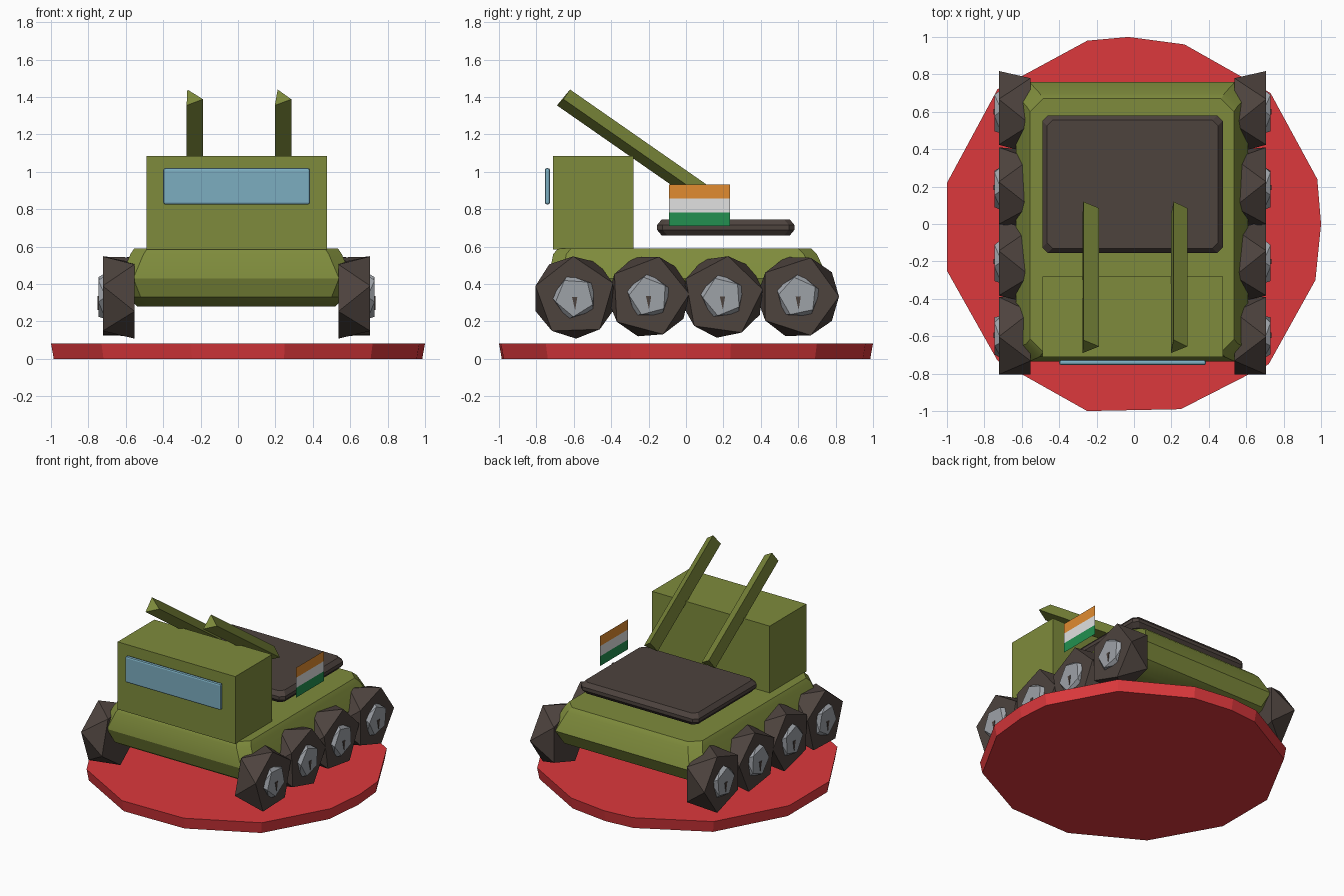
import bpy, bmesh
from math import sin, cos, pi, radians
from mathutils import Vector

if "Cube" in bpy.data.objects:
    bpy.data.objects.remove(bpy.data.objects["Cube"])


def material(name, r, g, b):
    m = bpy.data.materials.new(name)
    m.use_nodes = True
    m.diffuse_color = (r, g, b, 1)
    m.node_tree.nodes["Principled BSDF"].inputs["Base Color"].default_value = (r, g, b, 1)
    return m


olive = material("olive", .21, .26, .045)
red = material("red", .72, .04, .046)
dark = material("dark brown", .075, .056, .048)
glass = material("pale blue", .2, .42, .53)
grey = material("steel grey", .34, .36, .39)
orange = material("orange", .75, .26, .03)
white = material("white", .75, .75, .75)
green = material("green", .016, .28, .08)


def make(name, bm, *mats):
    bmesh.ops.recalc_face_normals(bm, faces=bm.faces)
    mesh = bpy.data.meshes.new(name)
    bm.to_mesh(mesh)
    bm.free()
    for m in mats:
        mesh.materials.append(m)
    ob = bpy.data.objects.new(name, mesh)
    bpy.context.collection.objects.link(ob)
    return ob


def loft(name, rings, mat):
    """Skin equal-length rings of points and cap both ends."""
    bm = bmesh.new()
    rows = [[bm.verts.new(p) for p in ring] for ring in rings]
    n = len(rows[0])
    for a, b in zip(rows, rows[1:]):
        for i in range(n):
            j = (i + 1) % n
            bm.faces.new((a[i], a[j], b[j], b[i]))
    bm.faces.new(rows[0])
    bm.faces.new(rows[-1])
    return make(name, bm, mat)


def hull(name, points, mat):
    bm = bmesh.new()
    for p in points:
        bm.verts.new(p)
    bmesh.ops.convex_hull(bm, input=bm.verts)
    return make(name, bm, mat)


def chamfered(x0, x1, y0, y1, c, z):
    """Rectangle with cut corners at height z."""
    return [(x0 + c, y0, z), (x1 - c, y0, z), (x1, y0 + c, z), (x1, y1 - c, z),
            (x1 - c, y1, z), (x0 + c, y1, z), (x0, y1 - c, z), (x0, y0 + c, z)]


def box(name, x0, x1, y0, y1, z0, z1, mat, bevel=0):
    ring = [(x0, y0), (x1, y0), (x1, y1), (x0, y1)]
    ob = loft(name, [[(x, y, z) for x, y in ring] for z in (z0, z1)], mat)
    if bevel:
        mod = ob.modifiers.new("Bevel", "BEVEL")
        mod.width, mod.segments = bevel, 2
    return ob


# Red base: irregular twelve-sided slab
corners = [(.27, .96), (.73, .7), (.98, .24), (1, 0), (.97, -.3), (.72, -.75), (.25, -.99),
           (-.25, -1), (-.73, -.73), (-1, -.25), (-1, .22), (-.73, .72), (-.25, .98), (-.03, 1)]
loft("base", [[(x * s, y * s, z) for x, y in corners] for s, z in ((.985, 0), (1, .083))], red)

# Hull: stacked rings, widest at mid height
levels = [(.28, .53, -.62, .62), (.33, .58, -.7, .71), (.43, .62, -.735, .76),
          (.56, .565, -.71, .7), (.59, .545, -.685, .67)]
body = loft("hull_body", [chamfered(-w - .01, w - .01, y0, y1, .07, z)
                          for z, w, y0, y1 in levels], olive)
bpy.context.view_layer.objects.active = body
body.select_set(True)
bpy.ops.object.shade_smooth_by_angle(angle=radians(30))

# Cabin and windscreen
box("cabin", -.49, .475, -.71, -.28, .585, 1.085, olive)
box("windscreen", -.4, .385, -.755, -.727, .825, 1.02, glass, .012)

# Rear deck with an edge pointed outward
loft("rear_deck", [chamfered(-.49 + i, .475 - i, -.155 + i, .58 - i, .03, z)
                   for i, z in ((.025, .66), (0, .69), (0, .715), (.025, .745))], dark)

# Two triangular launch rails
shift = Vector((0, .74, -.515))
for side, x, lean in (("right", -.275, .004), ("left", .197, .015)):
    tip = [Vector((x + lean, -.62, 1.44)), Vector((x + .088, -.655, 1.388)),
           Vector((x, -.69, 1.355))]
    loft(side + "_rail", [tip, [p + shift for p in tip]], olive)

# Three-stripe flag
bm = bmesh.new()
heights = (.71, .782, .857, .932)
rows = [[bm.verts.new((.54, y, z)) for y in (-.09, .235)] for z in heights]
for i in range(3):
    f = bm.faces.new((rows[i][0], rows[i][1], rows[i + 1][1], rows[i + 1][0]))
    f.material_index = i
make("flag", bm, green, white, orange)


def ring(x, cy, cz, r, n, deg):
    return [(x, cy + r * cos(radians(deg) + 2 * pi * i / n),
             cz + r * sin(radians(deg) + 2 * pi * i / n)) for i in range(n)]


# Crude faceted wheels with hubs, four on each side
wheels = [(-.595, .33, 20), (-.2, .335, 75), (.195, .333, 82), (.6, .333, 0)]
for side, s in (("left", 1), ("right", -1)):
    for k, (cy, cz, turn) in enumerate(wheels, 1):
        def place(points):
            return [(s * x - .008, y, z) for x, y, z in points]
        tag = f"{side}_wheel_{k}"
        hull(tag, place(ring(.715, cy, cz, .218, 5, turn)
                        + ring(.63, cy, cz, .2, 5, turn + 18)
                        + ring(.545, cy, cz, .222, 5, turn + 36)), dark)
        hull(tag + "_hub", place(ring(.70, cy, cz, .125, 5, turn + 15)
                                 + ring(.738, cy, cz, .105, 5, turn + 30)), grey)
        # Dark slot in the middle of the hub
        slot = [(-.014, .0), (.014, .0), (.002, -.07)]
        loft(tag + "_slot", [place([(x, cy + a, cz + b) for a, b in slot])
                             for x in (.736, .742)], dark)
